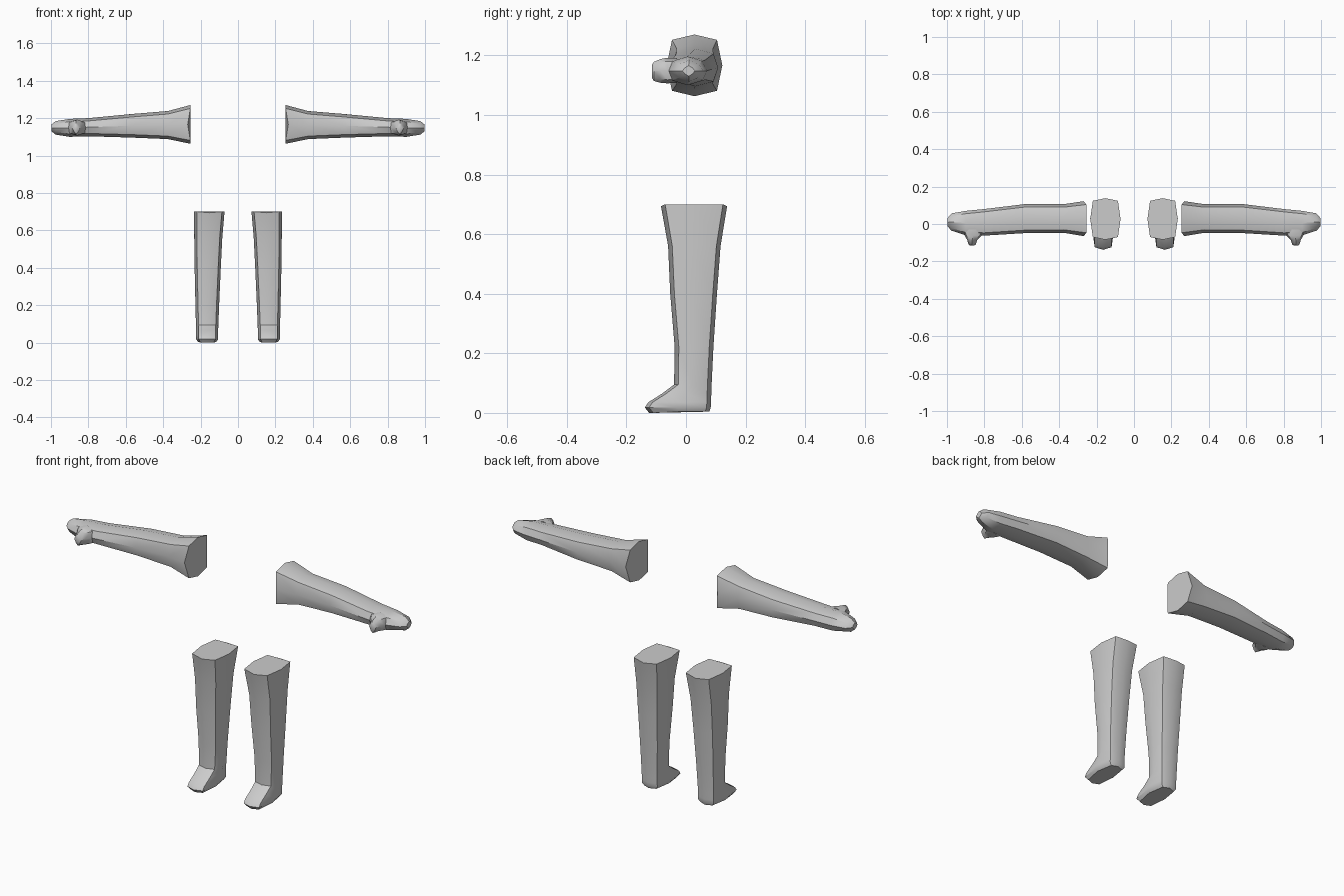
import bpy, bmesh, math
from mathutils import Vector

if "Cube" in bpy.data.objects:
    bpy.data.objects.remove(bpy.data.objects["Cube"])

mat = bpy.data.materials.new("plain grey")
mat.diffuse_color = (0.6, 0.6, 0.6, 1)
mat.use_nodes = True
mat.node_tree.nodes["Principled BSDF"].inputs["Base Color"].default_value = mat.diffuse_color


def ring(u0, u1, v0, v1, cu, cv):
    """Eight-sided section: four bowed sides, corners pulled in by cu and cv."""
    um, vm = (u0 + u1) / 2, (v0 + v1) / 2
    return [(u0, vm), (u0 + cu, v0 + cv), (um, v0), (u1 - cu, v0 + cv),
            (u1, vm), (u1 - cu, v1 - cv), (um, v1), (u0 + cu, v1 - cv)]


def loft(name, rings):
    """Skin a list of 3D rings, cap the ends and mirror across x = 0."""
    bm = bmesh.new()
    rows = [[bm.verts.new(p) for p in r] for r in rings]
    for a, b in zip(rows, rows[1:]):
        for i in range(8):
            j = (i + 1) % 8
            bm.faces.new((a[i], a[j], b[j], b[i]))
    bm.faces.new(rows[0])
    bm.faces.new(rows[-1])
    bmesh.ops.recalc_face_normals(bm, faces=bm.faces)
    mesh = bpy.data.meshes.new(name)
    bm.to_mesh(mesh)
    bm.free()
    mesh.materials.append(mat)
    ob = bpy.data.objects.new(name, mesh)
    bpy.context.collection.objects.link(ob)
    ob.modifiers.new("Mirror", 'MIRROR')
    bpy.ops.object.select_all(action='DESELECT')
    ob.select_set(True)
    bpy.context.view_layer.objects.active = ob
    bpy.ops.object.shade_smooth_by_angle(angle=math.radians(38))
    return ob


# Arms: x, y min, y max, z min, z max, corner inset
arm = [(0.255, -0.065, 0.122, 1.063, 1.27, 0.018),
       (0.375, -0.047, 0.106, 1.088, 1.238, 0.016),
       (0.57, -0.048, 0.108, 1.096, 1.222, 0.016),
       (0.80, -0.062, 0.080, 1.103, 1.200, 0.015),
       (0.90, -0.060, 0.070, 1.100, 1.196, 0.015),
       (0.975, -0.036, 0.057, 1.112, 1.184, 0.014),
       (0.998, -0.012, 0.030, 1.130, 1.166, 0.008)]
arm_rings = [[Vector((x, y, z)) for y, z in ring(y0, y1, z0, z1, c, c)]
             for x, y0, y1, z0, z1, c in arm]
# the shoulder opening is notched at the middle of its front and back
for i in (0, 4):
    arm_rings[0][i].x += 0.014
loft("arms", arm_rings)

# Thumbs: y, x min, x max, z min, z max
thumb = [(-0.03, 0.805, 0.915, 1.108, 1.192),
         (-0.062, 0.815, 0.905, 1.106, 1.192),
         (-0.085, 0.838, 0.892, 1.108, 1.188),
         (-0.108, 0.845, 0.885, 1.114, 1.178),
         (-0.114, 0.852, 0.878, 1.124, 1.168)]
loft("thumbs", [[(x, y, z) for x, z in ring(x0, x1, z0, z1, 0.009, 0.012)]
                for y, x0, x1, z0, z1 in thumb])

# Legs with feet: z, x min, x max, y min, y max
leg = [(0.70, 0.072, 0.234, -0.084, 0.138),
       (0.56, 0.084, 0.234, -0.060, 0.116),
       (0.40, 0.092, 0.232, -0.053, 0.104),
       (0.22, 0.100, 0.228, -0.038, 0.092),
       (0.095, 0.105, 0.225, -0.040, 0.086),
       (0.065, 0.106, 0.224, -0.080, 0.085),
       (0.036, 0.106, 0.224, -0.126, 0.084),
       (0.018, 0.106, 0.224, -0.138, 0.083),
       (0.004, 0.116, 0.214, -0.124, 0.078)]
leg_rings = [[Vector((x, y, z)) for x, y in ring(x0, x1, y0, y1, 0.014, 0.014)]
             for z, x0, x1, y0, y1 in leg]
for i in (2, 6):
    leg_rings[0][i].z -= 0.006
leg_rings[-1] = [Vector((p.x, p.y, 0.0)) if p.y < -0.1 else p for p in leg_rings[-1]]
loft("legs", leg_rings)
